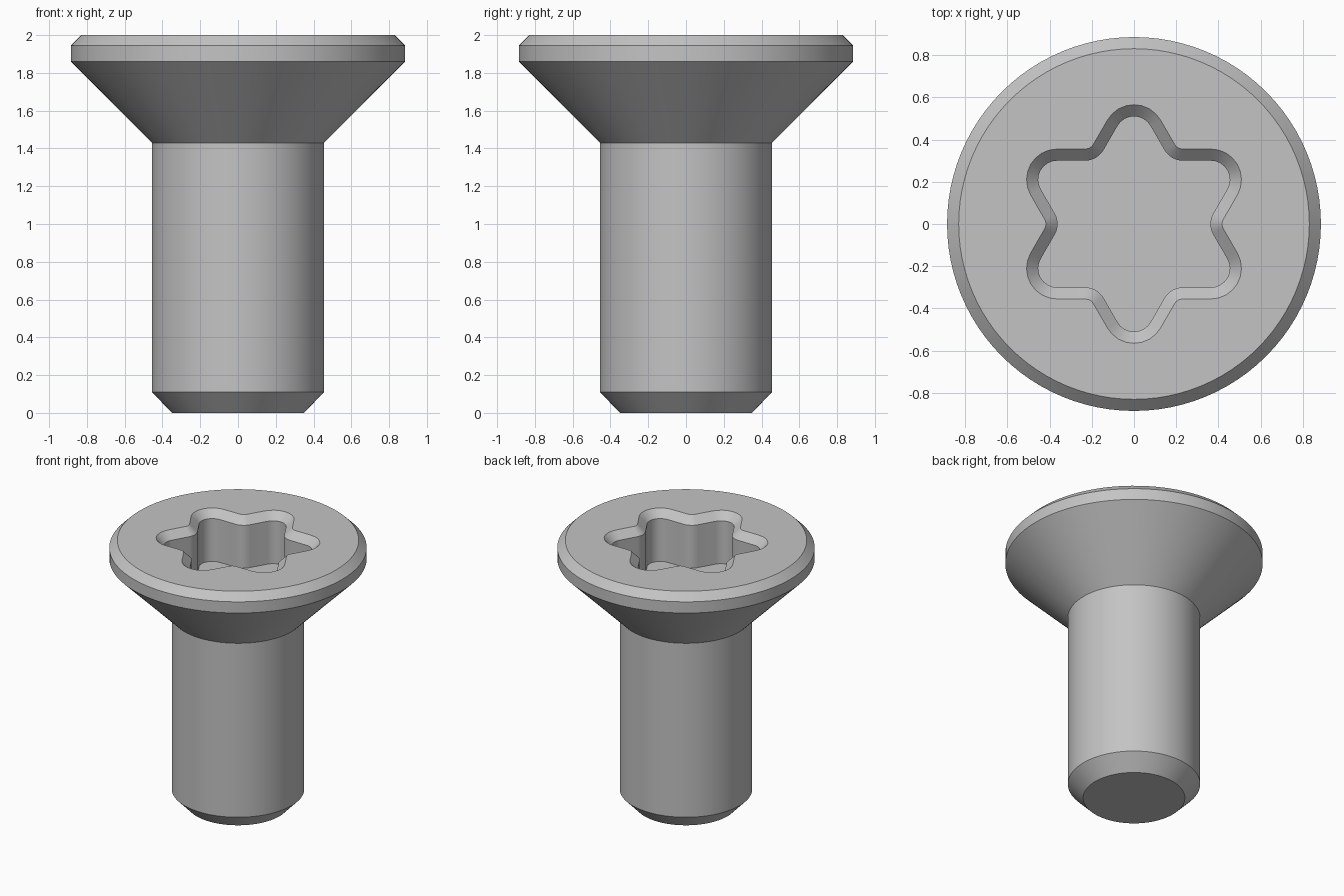
import bpy, bmesh
from math import sin, cos, radians, pi

cube = bpy.data.objects.get("Cube")
if cube:
    bpy.data.objects.remove(cube, do_unlink=True)

LOBES = 6
LOBE_STEPS, VALLEY_STEPS = 9, 7
SEGMENTS = LOBES * (LOBE_STEPS + VALLEY_STEPS)

# Outer profile (radius, height), from the tip up to the rim
PROFILE = [(0.35, 0), (0.455, 0.11), (0.455, 1.43),
           (0.885, 1.86), (0.885, 1.945), (0.83, 2)]
# Socket levels (inward offset, height), from the mouth down to the floor
SOCKET = [(0, 2), (0.055, 1.945), (0.055, 1.62)]


def circle(radius):
    """Circle whose points line up with the socket lobes."""
    first = radians(30) - (LOBE_STEPS - 1) / 2 * 2 * pi / SEGMENTS
    angles = [first + i * 2 * pi / SEGMENTS for i in range(SEGMENTS)]
    return [(radius * cos(a), radius * sin(a)) for a in angles]


def socket_outline(inset):
    """Six rounded lobes joined by rounded valleys."""
    lobe_r, valley_r = 0.145 - inset, 0.045 + inset
    lobe_c, valley_c = 0.42, 0.462
    points = []
    for k in range(LOBES):
        mid = 30 + 60 * k
        for i in range(LOBE_STEPS):
            a = radians(mid - 60 + 120 * i / (LOBE_STEPS - 1))
            m = radians(mid)
            points.append((lobe_c * cos(m) + lobe_r * cos(a),
                           lobe_c * sin(m) + lobe_r * sin(a)))
        for i in range(VALLEY_STEPS):
            a = radians(mid + 60 - 60 * i / (VALLEY_STEPS - 1))
            m = radians(mid + 30)
            points.append((valley_c * cos(m) - valley_r * cos(a),
                           valley_c * sin(m) - valley_r * sin(a)))
    return points


# Skin all the rings from the tip, over the rim, down into the socket
bm = bmesh.new()
rings = [(circle(r), z) for r, z in PROFILE]
rings += [(socket_outline(d), z) for d, z in SOCKET]
loops = [[bm.verts.new((x, y, z)) for x, y in pts] for pts, z in rings]
for low, high in zip(loops, loops[1:]):
    for i in range(SEGMENTS):
        j = (i + 1) % SEGMENTS
        bm.faces.new((low[i], low[j], high[j], high[i]))
bm.faces.new(list(reversed(loops[0])))   # tip
bm.faces.new(loops[-1])                  # socket floor

mesh = bpy.data.meshes.new("countersunk_screw")
bm.to_mesh(mesh)
bm.free()
screw = bpy.data.objects.new("countersunk_screw", mesh)
bpy.context.collection.objects.link(screw)

# Plain grey metal
grey = bpy.data.materials.new("grey_metal")
grey.use_nodes = True
colour = (0.55, 0.55, 0.55, 1)
grey.diffuse_color = colour
grey.node_tree.nodes["Principled BSDF"].inputs["Base Color"].default_value = colour
mesh.materials.append(grey)

bpy.ops.object.select_all(action='DESELECT')
screw.select_set(True)
bpy.context.view_layer.objects.active = screw
bpy.ops.object.shade_smooth_by_angle(angle=radians(30))
